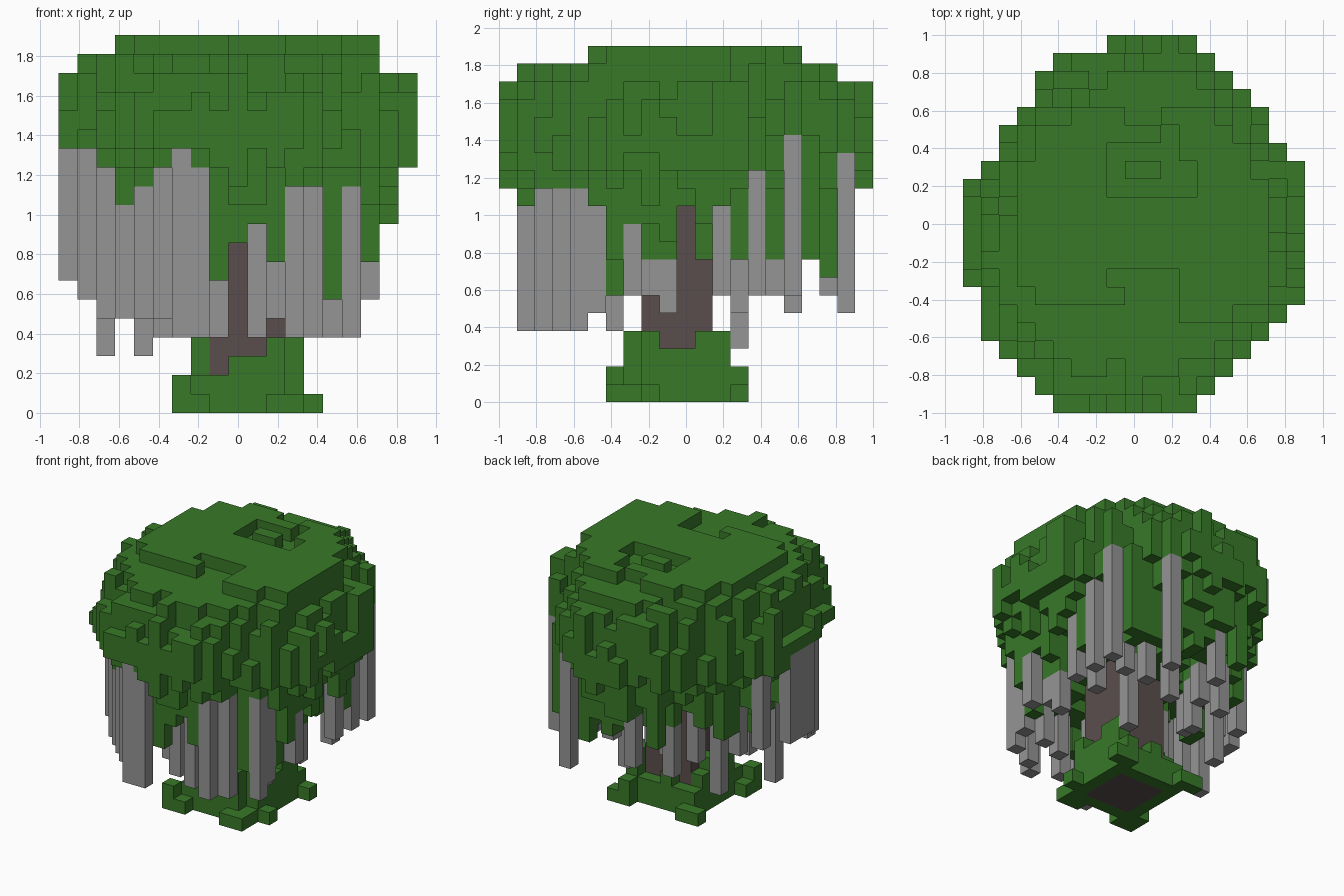
import bpy
import bmesh
import random
from mathutils import Vector

random.seed(7)
UNIT = 2 / 21
ORIGIN = Vector((-9.5 * UNIT, -10.5 * UNIT, 0))

cube = bpy.data.objects.get("Cube")
if cube:
    bpy.data.objects.remove(cube, do_unlink=True)


def make_material(name, colour):
    material = bpy.data.materials.new(name)
    material.use_nodes = True
    material.diffuse_color = (*colour, 1)
    shader = next(n for n in material.node_tree.nodes if n.type == 'BSDF_PRINCIPLED')
    shader.inputs["Base Color"].default_value = (*colour, 1)
    shader.inputs["Roughness"].default_value = 0.9
    return material


leaf_green = make_material("leaf green", (0.04, 0.19, 0.022))
vine_grey = make_material("vine grey", (0.3, 0.3, 0.3))
bark_brown = make_material("bark brown", (0.104, 0.076, 0.075))

occupied = {}


def fill(part, i, j, low, high):
    """Fill one column of blocks, keeping blocks already placed."""
    for k in range(low, high):
        occupied.setdefault((i, j, k), part)


def build_part(part, material):
    """Make a mesh from the exposed sides of the blocks of one part."""
    bm = bmesh.new()
    for cell, owner in occupied.items():
        if owner != part:
            continue
        for axis in range(3):
            for side in (0, 1):
                neighbour = list(cell)
                neighbour[axis] += 2 * side - 1
                if tuple(neighbour) in occupied:
                    continue
                u, v = (axis + 1) % 3, (axis + 2) % 3
                ring = []
                for a, b in ((0, 0), (1, 0), (1, 1), (0, 1)):
                    corner = Vector(cell)
                    corner[axis] += side
                    corner[u] += a
                    corner[v] += b
                    ring.append(bm.verts.new(corner * UNIT + ORIGIN))
                bm.faces.new(ring if side else ring[::-1])
    bmesh.ops.remove_doubles(bm, verts=bm.verts, dist=UNIT / 100)
    mesh = bpy.data.meshes.new(part)
    bm.to_mesh(mesh)
    bm.free()
    mesh.materials.append(material)
    bpy.context.collection.objects.link(bpy.data.objects.new(part, mesh))


# Trunk
for i in range(8, 12):
    for j in range(8, 12):
        fill("trunk", i, j, 0, 12)

# Leafy mound around the foot of the trunk, rows from front to back
MOUND = ("223341", "400004", "300003", "400003", "300004", "223224")
for row, heights in enumerate(MOUND):
    for column, height in enumerate(heights):
        fill("mound", column + 7, row + 7, 0, int(height))
# Spreading tips at its corners
for i, j, height in ((6, 6, 2), (6, 7, 1), (7, 6, 1), (12, 6, 1), (11, 6, 1),
                     (13, 8, 1), (12, 13, 2), (13, 13, 1), (6, 13, 1), (7, 13, 1)):
    fill("mound", i, j, 0, height)

# Vines hanging from the outer canopy: column, row, bottom, top
VINES = (
    (0, 8, 7, 14), (0, 9, 7, 14), (0, 10, 7, 14), (1, 12, 7, 14), (1, 6, 6, 14),
    (2, 5, 5, 13), (3, 4, 5, 11), (4, 3, 5, 12), (5, 2, 5, 13), (6, 1, 4, 14),
    (7, 1, 4, 13), (10, 3, 4, 10), (12, 2, 4, 12), (13, 3, 4, 12), (15, 4, 4, 12),
    (15, 5, 5, 11), (16, 7, 6, 10), (15, 8, 6, 8), (15, 9, 5, 8), (16, 12, 6, 12),
    (15, 13, 5, 8), (16, 14, 6, 13), (14, 15, 6, 8), (16, 16, 6, 15),
    (13, 19, 5, 14), (8, 18, 6, 10), (2, 9, 3, 11), (4, 13, 3, 10), (3, 12, 6, 10),
)
# Vines hanging around the trunk: column, row, bottom
INNER_VINES = (
    (8, 4, 4), (11, 4, 5), (14, 6, 4), (12, 13, 3), (6, 16, 5), (9, 14, 6),
    (6, 13, 5), (5, 8, 4), (6, 6, 4), (5, 11, 6), (12, 15, 6), (7, 15, 6),
)
vine_tops = {}
for i, j, low, high in VINES + tuple((*vine, 9) for vine in INNER_VINES):
    vine_tops[i, j] = high
    fill("vines", i, j, low, high)

# Canopy outline, one span per row from front to back
ROWS = ((5, 13), (4, 14), (3, 15), (2, 16), (1, 17), (1, 18), (1, 19), (0, 19),
        (0, 19), (0, 19), (0, 19), (0, 19), (0, 19), (1, 19), (2, 18), (2, 17),
        (3, 17), (4, 16), (4, 15), (5, 14), (8, 13))
outline = {(i, j) for j, (a, b) in enumerate(ROWS) for i in range(a, b)}

# Distance of each column from the rim
depth, remaining, ring = {}, set(outline), 0
while remaining:
    rim = {(i, j) for i, j in remaining
           if not {(i + 1, j), (i - 1, j), (i, j + 1), (i, j - 1)} <= remaining}
    depth.update((c, ring) for c in rim)
    remaining -= rim
    ring += 1

# Top plate of the crown with its two sunken channels
CROWN = ((12, 15), (4, 17), (3, 17), (3, 17), (3, 17), (3, 17), (3, 17), (3, 17),
         (3, 16), (4, 16), (4, 15), (6, 14))
crown = {(i, j + 5) for j, (a, b) in enumerate(CROWN) for i in range(a, b)}
crown -= {(i, j) for i in range(9, 12) for j in (6, 7)} | {(8, 7)}
crown -= {(i, 12) for i in range(8, 13)} | {(11, j) for j in (13, 14, 15)}
crown -= {(i, 14) for i in range(8, 11)} | {(8, 13), (12, 13), (9, 16), (10, 16)}

# Leaf columns hang lower towards the middle, with a ragged edge
LOWEST = ((13, 13, 13, 14), (10, 11, 12, 13), (8, 9, 10, 11), (7, 8, 9, 10))
HIGHEST = ((15, 16, 17, 18), (17, 18, 18, 19), (18, 19, 19, 19))
for i, j in sorted(outline):
    d = depth[i, j]
    low = random.choice(LOWEST[d]) if d < 4 else random.choice((9, 10))
    high = random.choice(HIGHEST[d]) if d < 3 else 19
    if i < 8 and j < 10 and d < 3:
        low = max(low, 14 - d)
    if i > 11 and j < 5 and d < 3:
        low = max(low, 12)
    if j == 10 and i > 11:
        low = max(low, 11)
    if j > 18:
        high = min(high, 18)
    if (i, j) in crown:
        high = 20
    fill("canopy", i, j, vine_tops.get((i, j), low), high)

# A few long leafy strands
for i, j, low in ((14, 4, 6), (15, 6, 6), (12, 4, 8), (8, 2, 7), (17, 11, 10),
                  (15, 17, 8), (14, 17, 8), (12, 18, 7), (6, 18, 8), (3, 14, 8),
                  (9, 0, 12), (10, 20, 12)):
    fill("canopy", i, j, low, 14)

for part, material in (("trunk", bark_brown), ("mound", leaf_green),
                       ("vines", vine_grey), ("canopy", leaf_green)):
    build_part(part, material)
